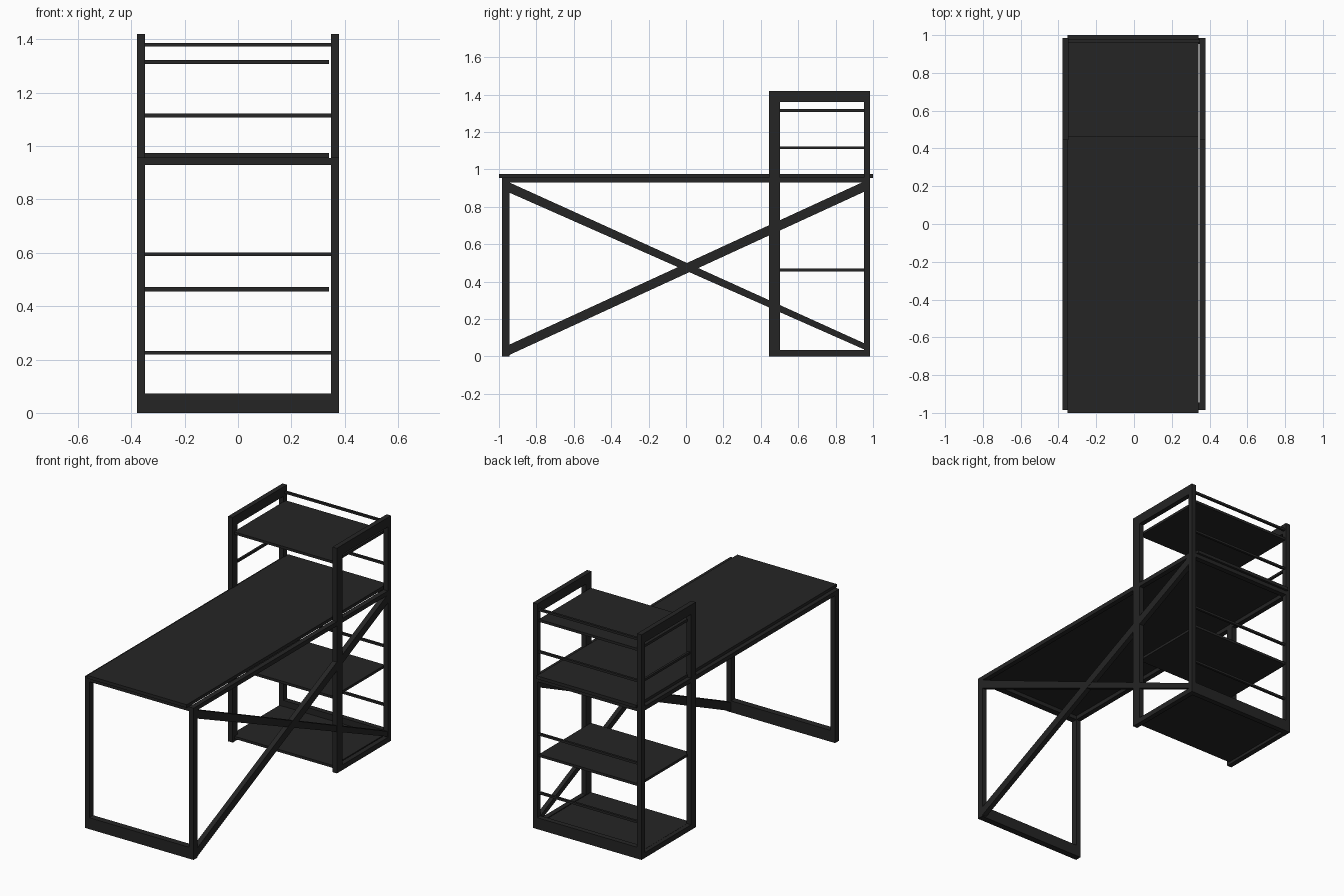
import bpy
import math
from mathutils import Vector

if "Cube" in bpy.data.objects:
    bpy.data.objects.remove(bpy.data.objects["Cube"])

mat = bpy.data.materials.new("matte black")
mat.diffuse_color = (0.018, 0.018, 0.018, 1)
mat.use_nodes = True
mat.node_tree.nodes["Principled BSDF"].inputs["Base Color"].default_value = mat.diffuse_color


def make(name, verts, faces):
    me = bpy.data.meshes.new(name)
    me.from_pydata(verts, [], faces)
    me.materials.append(mat)
    ob = bpy.data.objects.new(name, me)
    bpy.context.collection.objects.link(ob)
    return ob


FACES = [(0, 1, 3, 2), (4, 6, 7, 5), (0, 4, 5, 1), (2, 3, 7, 6), (0, 2, 6, 4), (1, 5, 7, 3)]


def box(name, x, y, z):
    return make(name, [(a, b, c) for a in x for b in y for c in z], FACES)


def brace(name, a, b, wa, wb, x0, x1):
    """Diagonal bar in the y-z plane from a to b with end widths wa, wb."""
    a, b = Vector(a), Vector(b)
    d = (b - a).normalized()
    n = Vector((-d.y, d.x))
    prof = [a - n * wa / 2, a + n * wa / 2, b - n * wb / 2, b + n * wb / 2]
    return make(name, [(x, p.x, p.y) for x in (x0, x1) for p in prof], FACES)


IN, OUT = 0.348, 0.379

# Side frames
for side, s in (("left", -1), ("right", 1)):
    x = sorted((s * IN, s * OUT))
    fy = 0.502 if s > 0 else 0.49
    box(side + "_front_leg", x, (-0.985, -0.945), (0, 0.955))
    box(side + "_desk_rail", x, (-0.985, 0.985), (0.93, 0.957))
    box(side + "_shelf_front_post", x, (0.444, fy), (0, 1.42))
    box(side + "_shelf_back_post", x, (0.952, 0.985), (0, 1.42))
    box(side + "_shelf_top_rail", x, (0.444, 0.985), (1.36, 1.42))
    box(side + "_shelf_base_rail", x, (0.444, 0.985), (0, 0.033))

# Cross rails
box("front_base_rail", (-IN, IN), (-0.985, -0.945), (0, 0.072))
box("front_desk_rail", (-IN, IN), (-0.985, -0.945), (0.93, 0.955))
box("back_desk_rail", (-IN, IN), (0.952, 0.985), (0.93, 0.955))
box("back_base_rail", (-IN, IN), (0.952, 0.985), (0, 0.072))

# Desk top and shelves
box("desk_top", (-0.352, 0.342), (-1, 1), (0.955, 0.975))
for name, z in (("bottom_shelf", 0.026), ("middle_shelf", 0.463), ("top_shelf", 1.315)):
    box(name, (-0.352, 0.342), (0.46, 0.978), (z - 0.008, z + 0.008))

# Thin bars behind and beside the shelves
for i, z in enumerate((0.225, 0.595, 1.115, 1.38)):
    box(f"back_bar_{i}", (-IN, IN), (0.962, 0.976), (z - 0.007, z + 0.007))
box("left_side_bar", (-0.371, -0.357), (0.48, 0.96), (1.108, 1.122))

# Crossed braces on the right side
brace("rising_brace", (-0.965, 0.026), (0.968, 0.915), 0.05, 0.05, IN, OUT)
brace("falling_brace", (-0.965, 0.912), (0.968, 0.047), 0.05, 0.03, IN + 0.002, OUT - 0.002)
